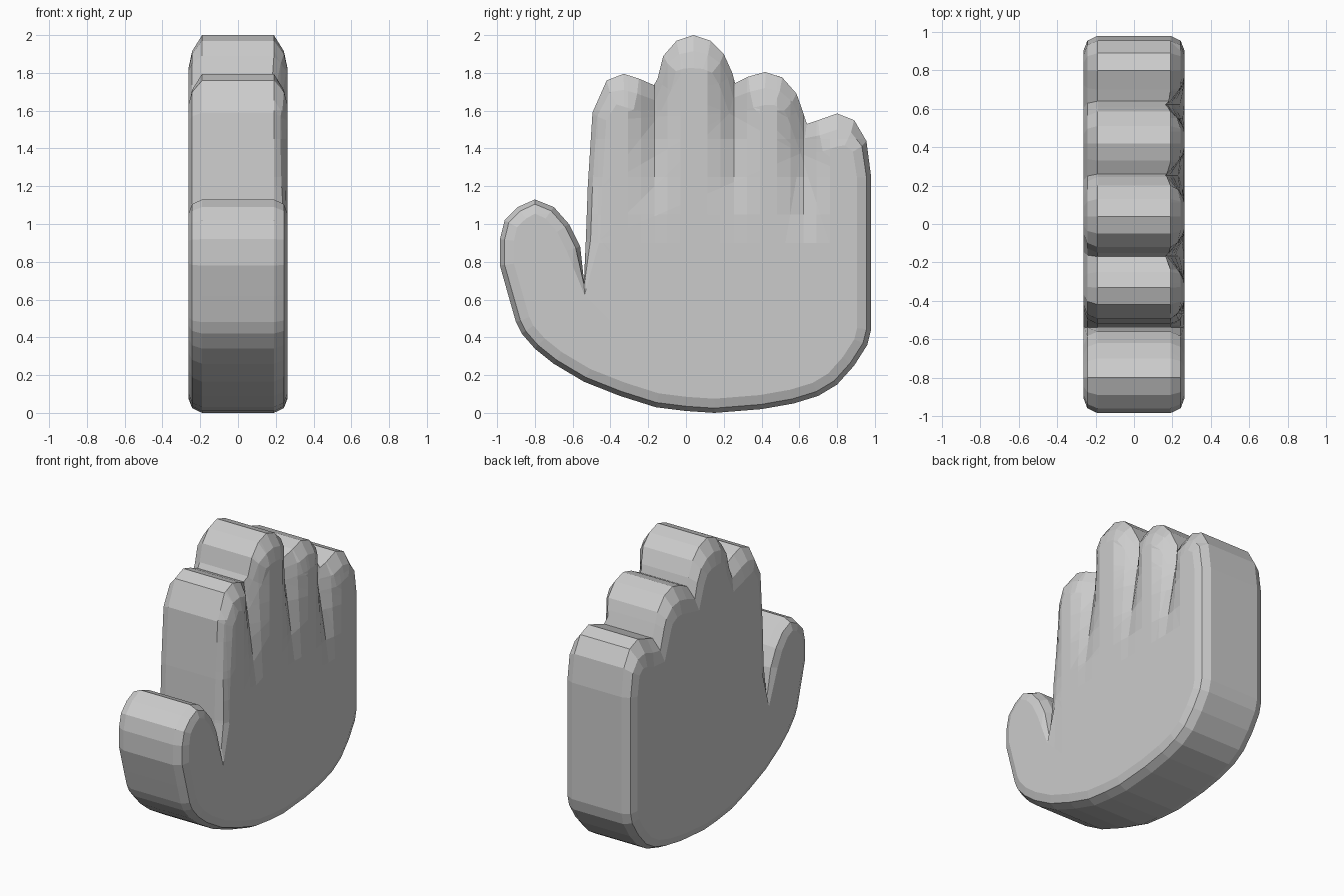
import bpy, bmesh
from mathutils import Vector

if "Cube" in bpy.data.objects:
    bpy.data.objects.remove(bpy.data.objects["Cube"])

# Hand outline (y, z): thumb, heel of the palm, then the fingers
outline = [
    (-.54, .70), (-.56, .88), (-.62, 1.0), (-.70, 1.09), (-.80, 1.13), (-.89, 1.09),
    (-.96, 1.02), (-.985, .92), (-.985, .78), (-.94, .62), (-.90, .48), (-.87, .42),
    (-.80, .34), (-.70, .26), (-.54, .165), (-.35, .09), (-.16, .03), (0, .01),
    (.15, 0), (.40, .02), (.57, .05), (.70, .09), (.80, .15), (.89, .25), (.96, .36),
    (.98, .44), (.98, 1.25), (.955, 1.44), (.89, 1.55), (.80, 1.585), (.70, 1.55),
    (.64, 1.53), (.61, 1.62), (.585, 1.69), (.51, 1.775), (.42, 1.805), (.33, 1.78),
    (.26, 1.745), (.245, 1.80), (.20, 1.90), (.13, 1.97), (.04, 2.0), (-.05, 1.97),
    (-.12, 1.89), (-.15, 1.77), (-.17, 1.735), (-.25, 1.77), (-.33, 1.795),
    (-.42, 1.76), (-.495, 1.59), (-.52, 1.2), (-.53, .92)]
pts = [Vector(p) for p in outline]


def inset(d, tip_drop):
    """Offset the outline inward; finger tips slope back further than the sides."""
    ring = []
    for i, p in enumerate(pts):
        a = (p - pts[i - 1]).normalized()
        b = (pts[(i + 1) % len(pts)] - p).normalized()
        n = Vector((-a.y - b.y, a.x + b.x)).normalized()
        q = p + n * d
        if p.y > 1.4 and n.y < 0:
            q.y += n.y * tip_drop
        ring.append(q)
    return ring


# Thick hand body with two-step rounded rims
bm = bmesh.new()
levels = [(-.262, .075, .10), (-.243, .025, .06), (-.19, 0, 0),
          (.19, 0, 0), (.243, .025, .06), (.262, .075, .10)]
rings = [[bm.verts.new((x, q.x, q.y)) for q in inset(d, t)] for x, d, t in levels]
for r, s in zip(rings, rings[1:]):
    for i in range(len(r)):
        bm.faces.new((r[i - 1], r[i], s[i], s[i - 1]))
caps = [bm.faces.new(rings[0]), bm.faces.new(rings[-1])]
bmesh.ops.recalc_face_normals(bm, faces=bm.faces[:])
bmesh.ops.triangulate(bm, faces=caps)

# Grooves between the fingers on the +x side: (y, z_low, z_top, half width)
grooves = [(-.168, 1.0, 1.72, .14), (.253, 1.0, 1.72, .14),
           (.622, .90, 1.52, .14), (-.53, .76, 1.62, .13)]


def slice_front(co, no):
    """Add a loop of edges on the +x side only, above the palm."""
    faces = [f for f in bm.faces if all(v.co.x > .18 for v in f.verts)
             and max(v.co.z for v in f.verts) > .75]
    geom = set(faces)
    for f in faces:
        geom.update(f.verts)
        geom.update(f.edges)
    bmesh.ops.bisect_plane(bm, geom=list(geom), dist=.0005, plane_co=co, plane_no=no)


for z in (.9, 1.05, 1.25, 1.45, 1.6):
    slice_front((0, 0, z), (0, 0, 1))
for y, z_low, z_top, w in grooves:
    for k in (-1, -.5, 0, .5, 1):
        slice_front((0, y + k * w, 0), (0, 1, 0))

# Sink the sliced surface into tapering valleys
for v in bm.verts:
    if v.co.x > .1:
        for y, z_low, z_top, w in grooves:
            t = min(1, max(0, (v.co.z - z_low) / (z_top - z_low)))
            s = max(0, 1 - abs(v.co.y - y) / w)
            v.co.x = min(v.co.x, .264 - .10 * t * s ** 1.4)

mesh = bpy.data.meshes.new("hand")
bm.to_mesh(mesh)
bm.free()
hand = bpy.data.objects.new("hand", mesh)
bpy.context.collection.objects.link(hand)
